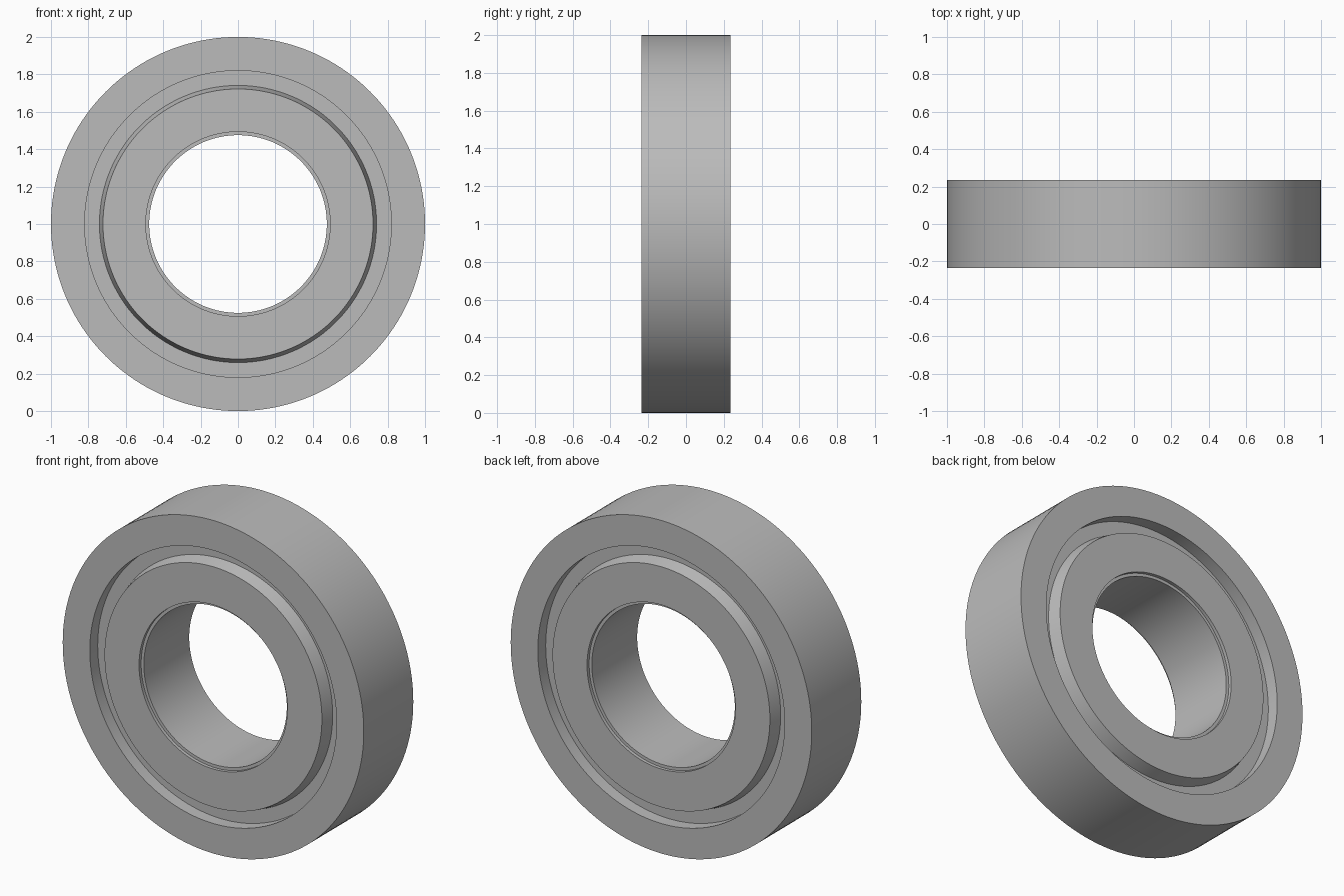
import bpy, math

cube = bpy.data.objects.get("Cube")
if cube:
    bpy.data.objects.remove(cube, do_unlink=True)

SEGMENTS = 160
HALF = 0.235          # half the bearing width
SEAL = HALF - 0.075   # recessed seal face
STEP = HALF - 0.02    # shallow counterbore

steel = bpy.data.materials.new("steel_grey")
steel.use_nodes = True
colour = (0.5, 0.5, 0.5, 1)
steel.diffuse_color = colour
steel.node_tree.nodes["Principled BSDF"].inputs["Base Color"].default_value = colour


def lathe(name, half_profile):
    """Mirror a (radius, y) half profile and revolve it around the y axis."""
    profile = half_profile + [(r, -y) for r, y in reversed(half_profile)]
    n = len(profile)
    verts, faces = [], []
    for i in range(SEGMENTS):
        a = math.tau * i / SEGMENTS
        verts += [(r * math.cos(a), y, 1 + r * math.sin(a)) for r, y in profile]
        j = (i + 1) % SEGMENTS
        for k in range(n):
            m = (k + 1) % n
            faces.append((i * n + k, i * n + m, j * n + m, j * n + k))
    mesh = bpy.data.meshes.new(name)
    mesh.from_pydata(verts, [], faces)
    mesh.materials.append(steel)
    obj = bpy.data.objects.new(name, mesh)
    bpy.context.collection.objects.link(obj)
    # Consistent outward normals, smooth walls, sharp rims
    bpy.ops.object.select_all(action='DESELECT')
    obj.select_set(True)
    bpy.context.view_layer.objects.active = obj
    bpy.ops.object.mode_set(mode='EDIT')
    bpy.ops.mesh.select_all(action='SELECT')
    bpy.ops.mesh.normals_make_consistent(inside=False)
    bpy.ops.object.mode_set(mode='OBJECT')
    bpy.ops.object.shade_smooth_by_angle(angle=math.radians(12))
    return obj


# Outer race
lathe("outer_ring", [(0.82, HALF), (1.0, HALF)])
# Recessed seal between the races, edges tucked inside both
lathe("seal_ring", [(0.71, SEAL), (0.83, SEAL)])
# Inner race with conical shoulders and a stepped bore
lathe("inner_ring", [(0.475, STEP), (0.493, STEP), (0.493, HALF),
                     (0.722, HALF), (0.741, SEAL)])
